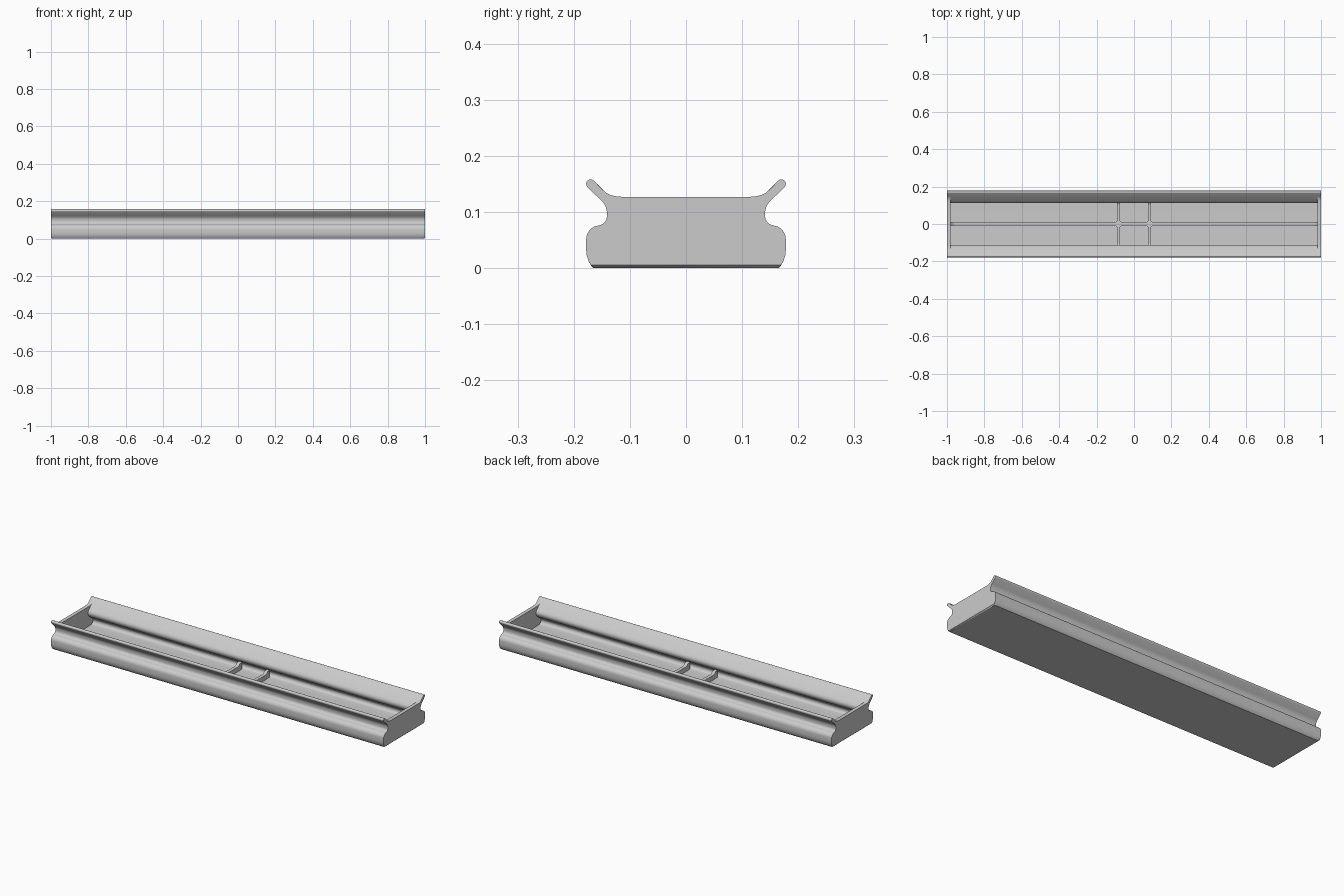
import bpy
import bmesh
from math import radians, cos, sin

cube = bpy.data.objects.get("Cube")
if cube:
    bpy.data.objects.remove(cube, do_unlink=True)

grey = bpy.data.materials.new("light_grey")
grey.use_nodes = True
grey.diffuse_color = (0.6, 0.6, 0.6, 1)
grey.node_tree.nodes["Principled BSDF"].inputs["Base Color"].default_value = (0.6, 0.6, 0.6, 1)


def loft(name, rings, smooth=True):
    """Skin matching closed rings of points and cap both ends."""
    bm = bmesh.new()
    loops = [[bm.verts.new(p) for p in ring] for ring in rings]
    for a, b in zip(loops, loops[1:]):
        for i in range(len(a)):
            j = (i + 1) % len(a)
            bm.faces.new((a[i], a[j], b[j], b[i]))
    bm.faces.new(loops[0])
    bm.faces.new(loops[-1])
    bmesh.ops.recalc_face_normals(bm, faces=bm.faces)
    mesh = bpy.data.meshes.new(name)
    bm.to_mesh(mesh)
    bm.free()
    mesh.materials.append(grey)
    obj = bpy.data.objects.new(name, mesh)
    bpy.context.collection.objects.link(obj)
    if smooth:
        bpy.ops.object.select_all(action='DESELECT')
        obj.select_set(True)
        bpy.context.view_layer.objects.active = obj
        bpy.ops.object.shade_smooth_by_angle(angle=radians(35))
    return obj


def arc(cy, cz, r, start, end, n=6):
    angles = [radians(start + (end - start) * i / n) for i in range(n + 1)]
    return [(cy + r * cos(a), cz + r * sin(a)) for a in angles]


def mirrored(half):
    return half + [(-y, z) for y, z in reversed(half) if y > 0]


# Right half of the outside: base, shoulder, neck groove and rounded lip
outer = [(0.165, 0), (0.169, 0.004), (0.174, 0.013), (0.177, 0.023), (0.178, 0.032)]
outer += arc(0.153, 0.051, 0.025, 0, 80)
outer += arc(0.157, 0.092, 0.016, 260, 180)
outer += [(0.141, 0.101), (0.143, 0.109), (0.147, 0.116), (0.153, 0.122)]
outer += arc(0.170, 0.150, 0.008, -45, 135, 8)

# Inside of the channel: sloping lip, rounded neck, undercut and crowned floor
inner = [(0.122, 0.113), (0.115, 0.105), (0.111, 0.097), (0.111, 0.088),
         (0.115, 0.079), (0.122, 0.071), (0.132, 0.064), (0.142, 0.058)]
inner += arc(0.138, 0.038, 0.016, 30, -90)
inner += [(0.11, 0.020), (0, 0.023)]
channel = mirrored(outer + inner)
loft("channel_body", [[(x, y, z) for y, z in channel] for x in (-0.98, 0.98)])

# End walls: same outside, filled across the top, chamfered bottom edge
end_top = [(0.149, 0.140), (0.142, 0.134), (0.134, 0.130), (0.125, 0.128), (0.115, 0.127)]
end = mirrored(outer + end_top)
for side, name in ((1, "left_end_wall"), (-1, "right_end_wall")):
    loft(name, [[(side * x, y, max(z, floor)) for y, z in end]
                for x, floor in ((0.98, 0), (0.995, 0), (1, 0.005))])


# Floor ribs, with their ends flaring up into the walls
def rib(name, reach, flare, along_x, offset):
    half = [(reach, 0.012), (reach, 0.060), (flare + 0.018, 0.058),
            (flare + 0.008, 0.050), (flare, 0.046)]
    rings = []
    for w in (-0.009, 0.009):
        rings.append([(u, offset + w, z) if along_x else (offset + w, u, z)
                      for u, z in mirrored(half)])
    return loft(name, rings, False)


rib("long_rib", 0.985, 0.962, True, 0)
for x, side in ((0.083, "left"), (-0.083, "right")):
    rib(side + "_cross_rib", 0.140, 0.105, False, x)
    # Diamond fillet where the ribs cross
    r = 0.025
    loft(side + "_rib_joint",
         [[(x + r, 0, z), (x, r, z), (x - r, 0, z), (x, -r, z)] for z in (0.012, 0.0465)],
         False)
